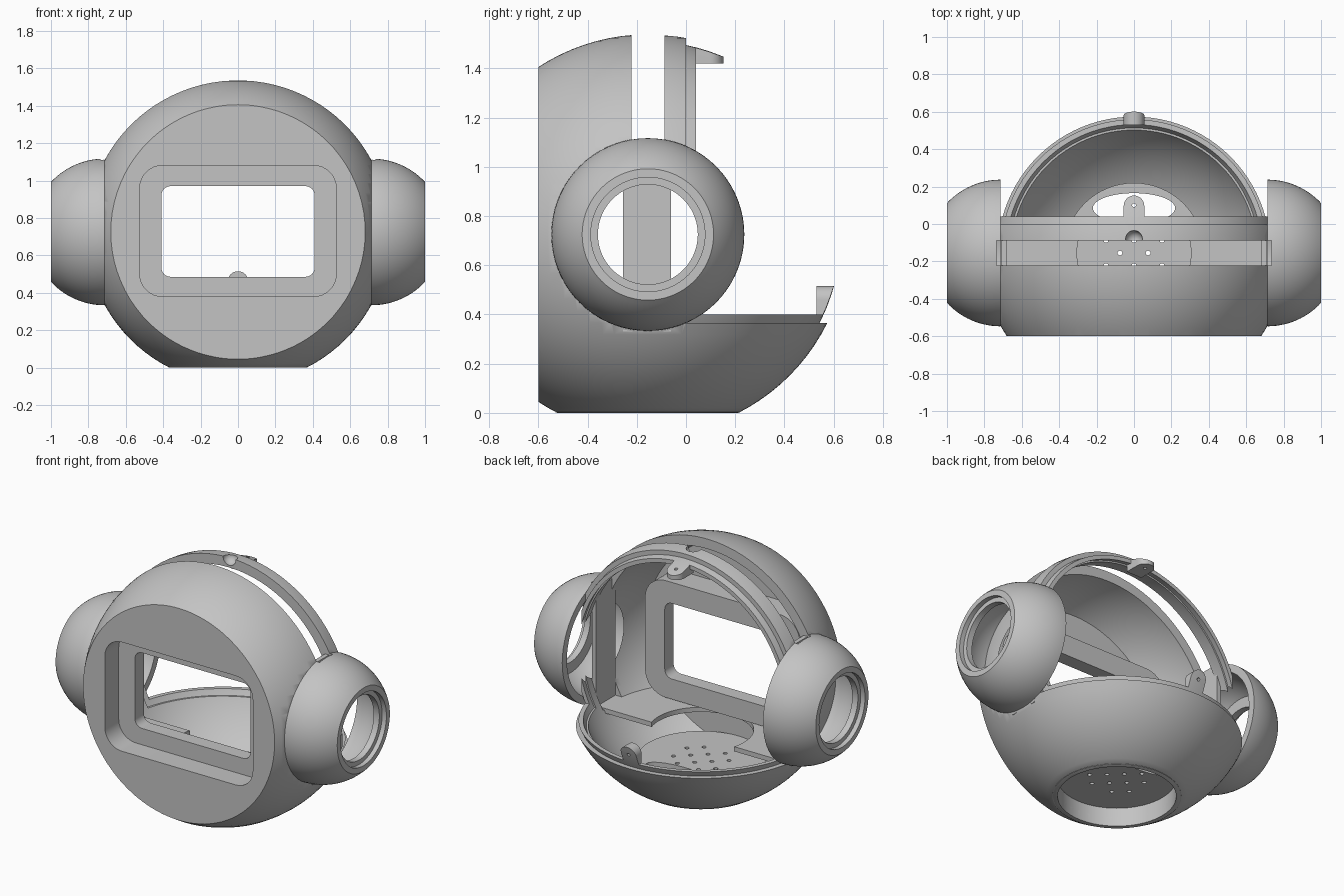
import bpy, bmesh
from math import sin, cos, pi, asin
from mathutils import Vector, Matrix

if "Cube" in bpy.data.objects:
    bpy.data.objects.remove(bpy.data.objects["Cube"])

grey = bpy.data.materials.new("plain_grey")
grey.use_nodes = True
grey.diffuse_color = (0.55, 0.55, 0.55, 1)
grey.node_tree.nodes["Principled BSDF"].inputs["Base Color"].default_value = (0.55, 0.55, 0.55, 1)

C = Vector((0, -0.155, 0.725))   # centre of the round head
R_OUT, R_LIP, R_IN = 0.813, 0.785, 0.75
SIDE = 0.713                     # where the head meets the ear cups


def finish(name, bm):
    bmesh.ops.recalc_face_normals(bm, faces=bm.faces[:])
    me = bpy.data.meshes.new(name)
    bm.to_mesh(me)
    bm.free()
    ob = bpy.data.objects.new(name, me)
    me.materials.append(grey)
    bpy.context.collection.objects.link(ob)
    return ob


def ball(name, r, centre=C, seg=96):
    bm = bmesh.new()
    bmesh.ops.create_uvsphere(bm, u_segments=seg, v_segments=seg // 2, radius=r,
                              matrix=Matrix.Translation(centre))
    return finish(name, bm)


def box(name, x, y, z):
    bm = bmesh.new()
    bmesh.ops.create_cube(bm, size=1)
    for v in bm.verts:
        v.co = [lo + (c + 0.5) * (hi - lo) for c, (lo, hi) in zip(v.co, (x, y, z))]
    return finish(name, bm)


def prism(name, pts, axis, lo, hi):
    """Extrude a flat outline along y or z."""
    place = (lambda a, b, h: (a, h, b)) if axis == "y" else (lambda a, b, h: (a, b, h))
    bm = bmesh.new()
    face = bm.faces.new([bm.verts.new(place(a, b, lo)) for a, b in pts])
    new = bmesh.ops.extrude_face_region(bm, geom=[face])["geom"]
    bmesh.ops.translate(bm, vec=place(0, 0, hi - lo),
                        verts=[v for v in new if isinstance(v, bmesh.types.BMVert)])
    return finish(name, bm)


def oval(a, b, cx=0, cy=0, n=64):
    return [(cx + a * cos(2 * pi * i / n), cy + b * sin(2 * pi * i / n)) for i in range(n)]


def rounded(w, lo, hi, r):
    pts = []
    corners = ((w - r, hi - r), (r - w, hi - r), (r - w, lo + r), (w - r, lo + r))
    for k, (cx, cy) in enumerate(corners):
        for i in range(9):
            t = (k + i / 8) * pi / 2
            pts.append((cx + r * cos(t), cy + r * sin(t)))
    return pts


def tab(w, base, tip):
    """Outline of a tab with a round end."""
    arc = [(w * cos(pi * i / 16), tip - w + w * sin(pi * i / 16)) for i in range(17)]
    return arc + [(-w, base), (w, base)]


def carve(ob, cutter, op="DIFFERENCE"):
    m = ob.modifiers.new("carve", "BOOLEAN")
    m.operation, m.object, m.solver = op, cutter, "EXACT"
    bpy.context.view_layer.update()
    bpy.context.view_layer.objects.active = ob
    bpy.ops.object.modifier_apply(modifier=m.name)
    bpy.data.objects.remove(cutter)
    return ob


def smooth(ob):
    bpy.ops.object.select_all(action="DESELECT")
    ob.select_set(True)
    bpy.context.view_layer.objects.active = ob
    bpy.ops.object.shade_smooth_by_angle(angle=0.5)


def recess():
    return prism("recess_cut", rounded(0.525, 0.38, 1.08, 0.12), "y", -0.7, -0.46)


parts = []

# Round shell, flat at the front, sides and base, open at the upper back
shell = ball("head_shell", R_OUT)
carve(shell, box("trim", (-SIDE, SIDE), (-0.6, 1), (0, 2)), "INTERSECT")
cavity = carve(ball("cavity", R_IN),
               box("cavity_trim", (-1, 1), (-0.53, 1), (-1, 2)), "INTERSECT")
carve(shell, cavity)
carve(shell, box("back_cut", (-1, 1), (0, 1), (0.365, 2)))
carve(shell, box("slot_cut", (-1, 1), (-0.222, -0.088), (0.45, 2)))
carve(shell, box("strap_pocket", (-0.685, 0.685), (-0.255, -0.06), (0.33, 1.0)))
carve(shell, recess())
carve(shell, prism("base_cut", oval(0.345, 0.345, 0, C.y), "z", -0.2, 0.3))
carve(shell, ball("notch_cut", 0.045, Vector((0, -0.08, 1.53)), 32))
parts.append(shell)

# Deep window frame behind the face
frame = prism("window_frame", rounded(0.55, 0.355, 1.105, 0.145), "y", -0.59, -0.37)
carve(frame, recess())
parts.append(carve(frame, prism("window_cut", rounded(0.41, 0.485, 0.97, 0.05),
                                "y", -0.8, -0.2)))

# Inner lip that runs along the hoop and the rim of the bowl
lip = ball("inner_lip", R_LIP)
carve(lip, ball("lip_bore", R_LIP - 0.025))
carve(lip, box("lip_trim", (-SIDE, SIDE), (-0.03, 1), (0.34, 2)), "INTERSECT")
parts.append(carve(lip, box("lip_opening", (-1, 1), (0.04, 1), (0.4, 2))))

# Latch lugs on the hoop and the bowl
top_lug = prism("top_lug", tab(0.055, 0.0, 0.152), "z", 1.42, 1.6)
carve(top_lug, ball("lug_limit", R_LIP), "INTERSECT")
parts.append(carve(top_lug, prism("lug_hole", oval(0.01, 0.01, 0, 0.1, 16), "z", 1.3, 1.7)))
back_lug = prism("back_lug", tab(0.055, 0.34, 0.515), "y", 0.53, 0.7)
carve(back_lug, ball("lug_limit", R_LIP), "INTERSECT")
parts.append(carve(back_lug, prism("lug_hole", oval(0.01, 0.01, 0, 0.46, 16), "y", 0.4, 0.8)))

# Shelf inside the front half, with a round cutout
shelf = prism("inner_shelf", oval(0.76, 0.76, 0, C.y, 96), "z", 0.31, 0.34)
carve(shelf, box("shelf_trim", (-0.69, 0.69), (-0.55, -0.07), (0.2, 0.5)), "INTERSECT")
carve(shelf, ball("shelf_limit", 0.79), "INTERSECT")
parts.append(carve(shelf, prism("shelf_bore", oval(0.305, 0.305, 0, C.y), "z", 0.2, 0.5)))

# Speaker cup in the base: short tube with a perforated plate
cup = prism("speaker_cup", oval(0.375, 0.375, 0, C.y), "z", 0.002, 0.155)
carve(cup, prism("cup_bore", oval(0.345, 0.345, 0, C.y), "z", -0.1, 0.12))
carve(cup, prism("cable_slot", oval(0.22, 0.08, 0, 0.085), "z", 0, 0.4))
for row in range(-2, 3):
    count = 3 if row % 2 else 2
    for i in range(count):
        x = (i - (count - 1) / 2) * 0.15
        carve(cup, prism("sound_hole", oval(0.013, 0.013, x, C.y + row * 0.068, 12),
                         "z", 0, 0.4))
parts.append(cup)

# Ear cups and the upright straps behind them
for side, label in ((1, "left"), (-1, "right")):
    outer, inner, x0, n = 0.392, 0.345, SIDE, 14
    t_out, t_in = asin((1 - x0) / outer), asin(0.215 / inner)
    prof = [(x0 + outer * sin(t_out * i / n), outer * cos(t_out * i / n)) for i in range(n + 1)]
    prof += [(1, 0.232), (0.97, 0.232), (0.97, 0.203), (0.93, 0.203)]
    prof += [(x0 + inner * sin(t_in * i / n), inner * cos(t_in * i / n)) for i in range(n, -1, -1)]
    bm = bmesh.new()
    vs = [bm.verts.new((side * x, C.y, C.z + r)) for x, r in prof]
    edges = [bm.edges.new((vs[i - 1], vs[i])) for i in range(len(vs))]
    bmesh.ops.spin(bm, geom=vs + edges, cent=C, axis=(1, 0, 0), angle=2 * pi,
                   steps=72, use_merge=True)
    bmesh.ops.remove_doubles(bm, verts=bm.verts[:], dist=0.0005)
    ear = finish(label + "_ear_cup", bm)
    carve(ear, box("ear_slot", tuple(sorted((side * 0.6, side * 0.735))),
                   (-0.222, -0.088), (0.9, 1.4)))
    parts.append(ear)
    parts.append(box(label + "_strap", tuple(sorted((side * 0.68, side * 0.708))),
                     (-0.255, -0.06), (0.33, 1.1)))

for ob in parts:
    smooth(ob)
